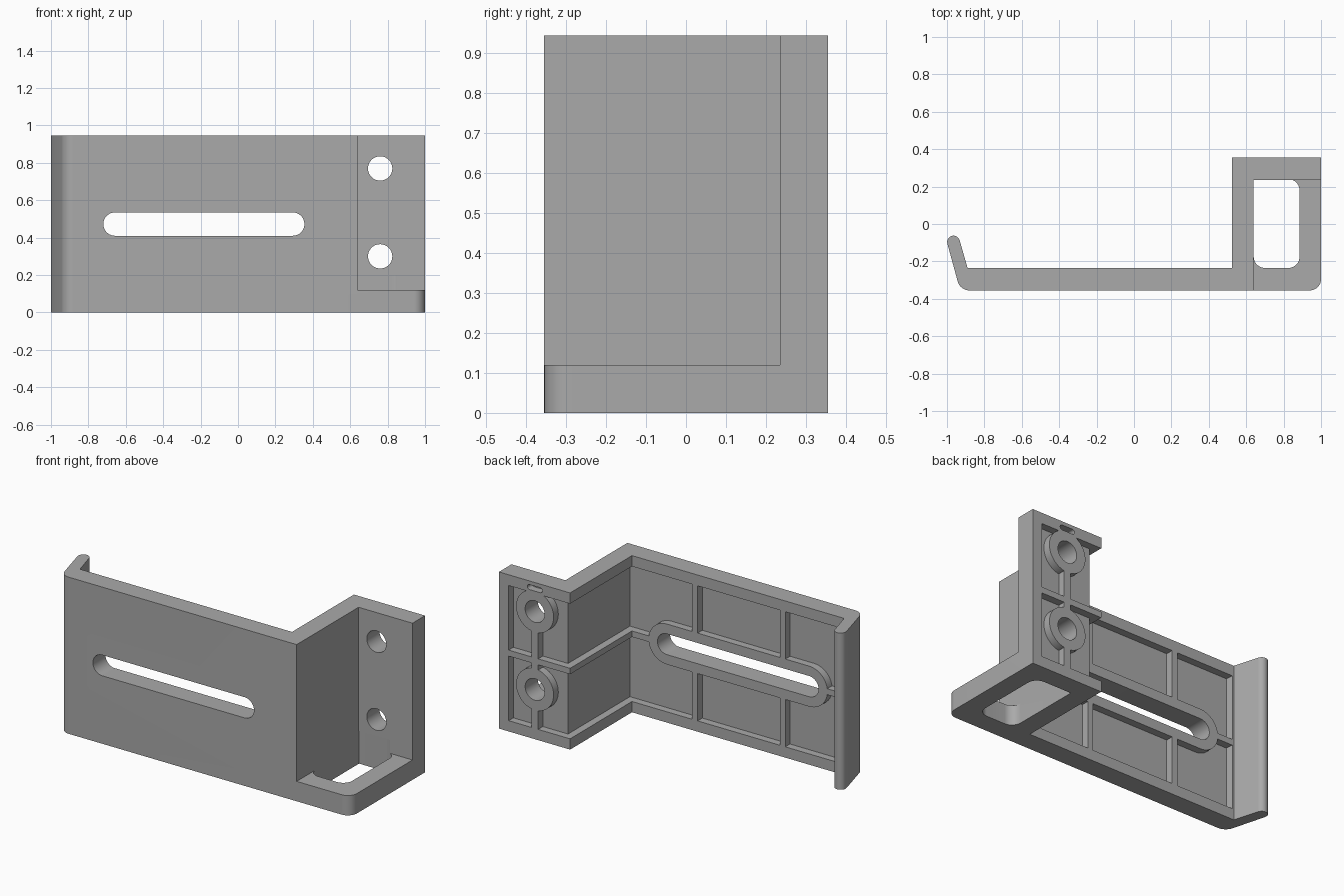
import bpy, bmesh, math

cube = bpy.data.objects.get("Cube")
if cube:
    bpy.data.objects.remove(cube, do_unlink=True)

H = 0.945        # height
MID = H / 2
RIM = 0.065      # rim around the lightening pockets


def arc(cx, cy, r, a0, a1, n=12):
    angles = [math.radians(a0 + (a1 - a0) * i / n) for i in range(n + 1)]
    return [(cx + r * math.cos(a), cy + r * math.sin(a)) for a in angles]


def capsule(x0, x1, z, r):
    return arc(x1, z, r, -90, 90, 24) + arc(x0, z, r, 90, 270, 24)


def circle(x, z, r):
    return arc(x, z, r, 0, 360, 48)[:-1]


def rect(x0, x1, y0, y1):
    return [(x0, y0), (x1, y0), (x1, y1), (x0, y1)]


def prism(name, pts, lo, hi, axis="z"):
    """Extrude a flat outline along z, or an x-z outline along y."""
    bm = bmesh.new()
    place = (lambda p, t: (p[0], p[1], t)) if axis == "z" else (lambda p, t: (p[0], t, p[1]))
    face = bm.faces.new([bm.verts.new(place(p, lo)) for p in pts])
    moved = bmesh.ops.extrude_face_region(bm, geom=[face])["geom"]
    shift = (0, 0, hi - lo) if axis == "z" else (0, hi - lo, 0)
    bmesh.ops.translate(bm, vec=shift, verts=[v for v in moved if isinstance(v, bmesh.types.BMVert)])
    bmesh.ops.recalc_face_normals(bm, faces=bm.faces)
    mesh = bpy.data.meshes.new(name)
    bm.to_mesh(mesh)
    bm.free()
    obj = bpy.data.objects.new(name, mesh)
    bpy.context.collection.objects.link(obj)
    return obj


def cut(target, cutters):
    for c in cutters:
        bpy.context.view_layer.objects.active = target
        mod = target.modifiers.new("cut", "BOOLEAN")
        mod.operation = "DIFFERENCE"
        mod.solver = "EXACT"
        mod.object = c
        bpy.ops.object.modifier_apply(modifier=mod.name)
        bpy.data.objects.remove(c, do_unlink=True)


# Stepped bracket outline with hooked lip, extruded to full height
outline = (arc(0.94, -0.295, 0.06, -90, 0)
           + [(1, 0.355), (0.525, 0.355), (0.525, -0.235), (-0.89, -0.235)]
           + arc(-0.965, -0.096, 0.034, 15, 195)
           + arc(-0.88, -0.29, 0.065, 195, 270))
body = prism("bracket_body", outline, 0, H)

# Open nook above the foot ring, and the window through the foot
window = (arc(0.70, -0.175, 0.06, 180, 270) + arc(0.825, -0.175, 0.06, 270, 360)
          + arc(0.825, 0.18, 0.06, 0, 90) + [(0.64, 0.24)])
cut(body, [prism("nook_cutter", rect(0.64, 1.2, -0.6, 0.235), 0.12, 1.2),
           prism("window_cutter", window, -0.1, 0.2)])

# Rear lightening pocket, minus the ribs and bosses that stay standing
pocket_shape = [(-0.875, -0.28), (0.57, -0.28), (0.57, 0.31), (1 - RIM, 0.31),
                (1 - RIM, 0.45), (0.45, 0.45), (0.45, -0.19), (-0.885, -0.19)]
pocket = prism("pocket_cutter", pocket_shape, RIM, H - RIM)
SLOT = (-0.6575, 0.2925)
HOLES = (0.30, 0.77)
keep = [prism("middle_rib", rect(-2, 2, -1, 1), MID - 0.018, MID + 0.018),
        prism("flange_rib", rect(0.738, 0.782, 0.2, 0.6), -0.1, HOLES[1]),
        prism("slot_boss", capsule(*SLOT, MID, 0.122), -0.5, 0, "y")]
keep += [prism("plate_rib", rect(x - 0.018, x + 0.018, -0.5, -0.1), -0.1, 1.1) for x in (0.105, -0.48)]
keep += [prism("hole_boss", circle(0.76, z, 0.125), 0.2, 0.6, "y") for z in HOLES]
cut(pocket, keep)

# Pocket, adjustment slot, screw holes and the small recess by the top rim
cutters = [pocket,
           prism("slot_cutter", capsule(*SLOT, MID, 0.0625), -0.6, 0, "y"),
           prism("recess_cutter", capsule(0.725, 0.795, 0.908, 0.015), 0.31, 0.45, "y")]
cutters += [prism("hole_cutter", circle(0.76, z, 0.065), 0.1, 0.6, "y") for z in HOLES]
cut(body, cutters)

# Plain grey material
grey = bpy.data.materials.new("grey")
grey.use_nodes = True
colour = (0.4, 0.4, 0.4, 1)
grey.diffuse_color = colour
grey.node_tree.nodes["Principled BSDF"].inputs["Base Color"].default_value = colour
body.data.materials.clear()
body.data.materials.append(grey)
for poly in body.data.polygons:
    poly.material_index = 0

bpy.ops.object.select_all(action="DESELECT")
body.select_set(True)
bpy.context.view_layer.objects.active = body
bpy.ops.object.shade_smooth_by_angle(angle=math.radians(25))
